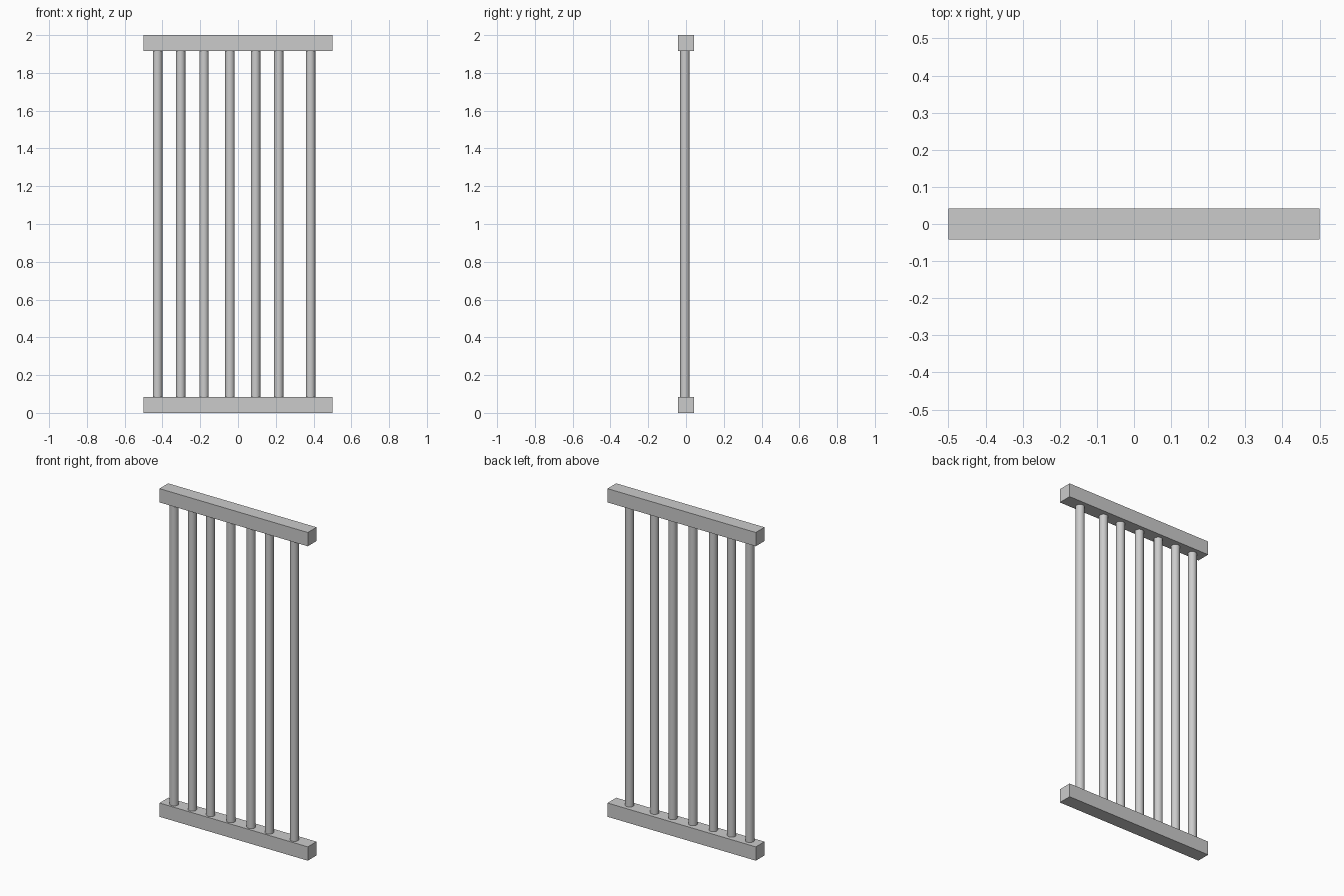
import bpy

if "Cube" in bpy.data.objects:
    bpy.data.objects.remove(bpy.data.objects["Cube"])

RAIL = 0.084          # rail thickness
HEIGHT = 2.0
BAR_RADIUS = 0.025
BAR_X = [-0.426, -0.304, -0.18, -0.043, 0.093, 0.215, 0.384]
BAR_Y = -0.006


def add_rail(name, z):
    bpy.ops.mesh.primitive_cube_add(size=1, location=(0, 0, z))
    rail = bpy.context.object
    rail.name = name
    rail.scale = (1.0, RAIL, RAIL)
    bpy.ops.object.transform_apply(location=False, rotation=False, scale=True)


def add_bar(name, x):
    # bar ends are seated slightly inside both rails
    bpy.ops.mesh.primitive_cylinder_add(
        vertices=24, radius=BAR_RADIUS, depth=HEIGHT - 2 * RAIL + 0.04,
        location=(x, BAR_Y, HEIGHT / 2))
    bpy.context.object.name = name
    bpy.ops.object.shade_smooth_by_angle()


# top and bottom rails
add_rail("bottom_rail", RAIL / 2)
add_rail("top_rail", HEIGHT - RAIL / 2)

# unevenly spaced upright bars
for i, x in enumerate(BAR_X, 1):
    add_bar(f"upright_bar_{i}", x)
